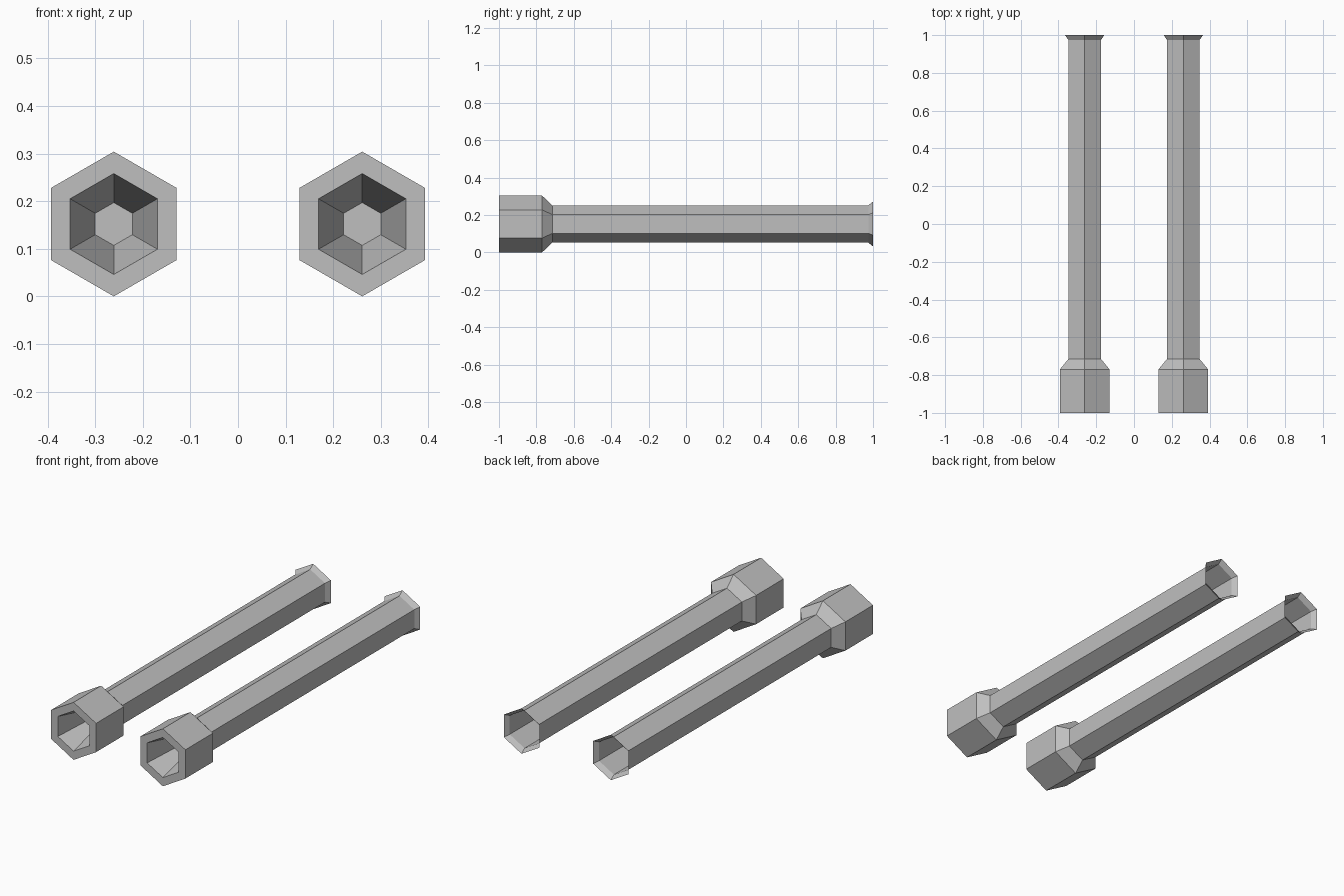
import bpy
import bmesh
from math import cos, sin, pi

cube = bpy.data.objects.get("Cube")
if cube:
    bpy.data.objects.remove(cube, do_unlink=True)

grey = bpy.data.materials.new("plain_grey")
grey.use_nodes = True
colour = (0.52, 0.52, 0.52, 1)
grey.diffuse_color = colour
grey.node_tree.nodes["Principled BSDF"].inputs["Base Color"].default_value = colour

SPACING = 0.261
HEIGHT = 0.152


def hex_tube(name, side, profile, cap_start=False):
    """Sweep a six-sided ring along y through (y, radius) stations."""
    bm = bmesh.new()
    rings = []
    for y, r in profile:
        ring = []
        for i in range(6):
            a = pi / 2 + i * pi / 3
            ring.append(bm.verts.new((r * cos(a), y, r * sin(a))))
        rings.append(ring)
    for a, b in zip(rings, rings[1:]):
        for i in range(6):
            j = (i + 1) % 6
            bm.faces.new((a[i], a[j], b[j], b[i]))
    if cap_start:
        bm.faces.new(rings[0])
    bmesh.ops.recalc_face_normals(bm, faces=bm.faces)
    mesh = bpy.data.meshes.new(name)
    bm.to_mesh(mesh)
    bm.free()
    mesh.materials.append(grey)
    obj = bpy.data.objects.new(name, mesh)
    obj.location = (side * SPACING, 0, HEIGHT)
    bpy.context.collection.objects.link(obj)
    return obj


# Tapered socket, front rim, collar, long barrel and flared open back end
profile = [(-0.77, 0.045), (-1, 0.106), (-1, 0.152), (-0.77, 0.152),
           (-0.715, 0.1), (0.975, 0.1), (1, 0.12)]
for label, side in (("left", 1), ("right", -1)):
    hex_tube(label + "_barrel", side, profile, cap_start=True)
